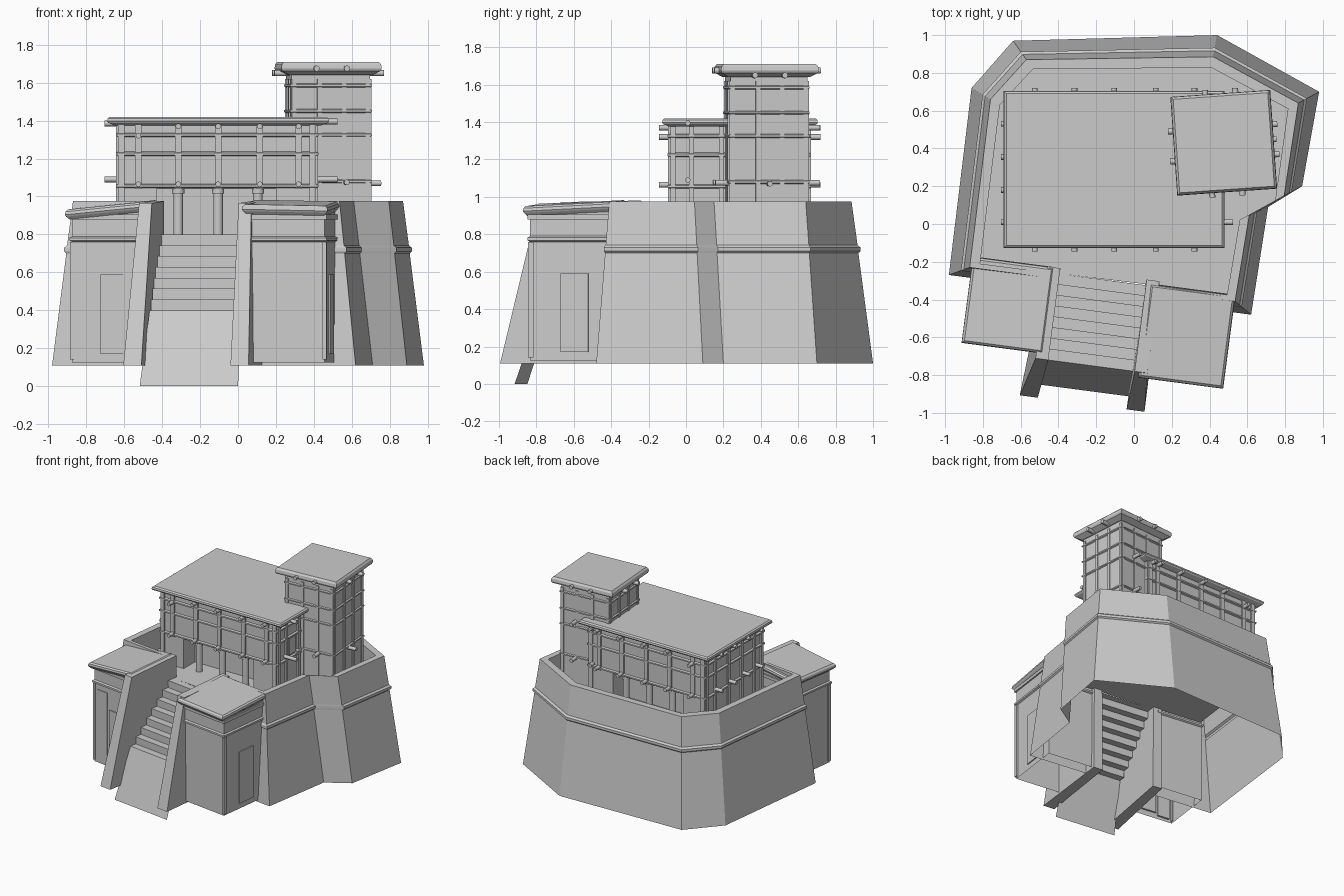
import bpy, bmesh
from math import radians, pi
from mathutils import Matrix, Vector

if "Cube" in bpy.data.objects:
    bpy.data.objects.remove(bpy.data.objects["Cube"])

ID = Matrix.Identity(4)
GATE = Matrix.Translation((-.158, -.295, 0)) @ Matrix.Rotation(radians(-7.5), 4, 'Z')
TOWER = Matrix.Translation((.475, .43, 0)) @ Matrix.Rotation(radians(4), 4, 'Z')


def mesh(name, verts, faces, M=ID, fix=True):
    me = bpy.data.meshes.new(name)
    me.from_pydata([M @ Vector(v) for v in verts], [], faces)
    bm = bmesh.new()
    bm.from_mesh(me)
    if fix:
        bmesh.ops.recalc_face_normals(bm, faces=bm.faces)
    bm.to_mesh(me)
    bm.free()
    ob = bpy.data.objects.new(name, me)
    bpy.context.collection.objects.link(ob)
    return ob


def loft(name, rings, M=ID, closed=True, bottom=True, top=True):
    n = len(rings[0])
    verts = [p for r in rings for p in r]
    faces = [(k * n + i, k * n + (i + 1) % n, (k + 1) * n + (i + 1) % n, (k + 1) * n + i)
             for k in range(len(rings) - 1) for i in range(n if closed else n - 1)]
    if bottom:
        faces.append(tuple(range(n))[::-1])
    if top:
        faces.append(tuple(range((len(rings) - 1) * n, len(rings) * n)))
    return mesh(name, verts, faces, M)


def rect(x0, x1, y0, y1, z, d=0):
    return [(x0 + d, y0 + d, z), (x1 - d, y0 + d, z), (x1 - d, y1 - d, z), (x0 + d, y1 - d, z)]


def box(name, x0, x1, y0, y1, z0, z1, M=ID, bottom=True):
    return loft(name, [rect(x0, x1, y0, y1, z0), rect(x0, x1, y0, y1, z1)], M, bottom=bottom)


def roof(name, x0, x1, y0, y1, z0, z1, M=ID, inset=.04):
    h = z1 - z0
    prof = [(inset, z0), (.006, z0 + .3 * h), (0, z0 + .5 * h), (.003, z0 + .8 * h), (.014, z1)]
    return loft(name, [rect(x0, x1, y0, y1, z, d) for d, z in prof], M)


def band(name, x0, x1, y0, y1, z, h=.022, out=.014, M=ID):
    prof = [(0, z - h / 2), (-out, z - h / 4), (-out, z + h / 4), (0, z + h / 2)]
    return loft(name, [rect(x0, x1, y0, y1, zz, d) for d, zz in prof], M)


def cyl(name, p, axis, r, length, M=ID, sides=8):
    bm = bmesh.new()
    bmesh.ops.create_cone(bm, cap_ends=True, segments=sides, radius1=r, radius2=r, depth=length)
    me = bpy.data.meshes.new(name)
    rot = {'x': Matrix.Rotation(pi / 2, 4, 'Y'), 'y': Matrix.Rotation(pi / 2, 4, 'X'), 'z': ID}[axis]
    bm.transform(M @ Matrix.Translation(p) @ rot)
    bm.to_mesh(me)
    bm.free()
    me.shade_smooth()
    ob = bpy.data.objects.new(name, me)
    bpy.context.collection.objects.link(ob)
    me.set_sharp_from_angle(angle=radians(50))
    return ob


# battered fort wall: base outline blended towards the top outline
base = [(-.45, -.34), (-.98, -.27), (-.86, .72), (-.64, .97), (.44, 1.0),
        (.98, .70), (.89, .20), (.71, .09), (.62, -.48), (.12, -.414)]
top = [(-.45, -.285), (-.87, -.23), (-.76, .66), (-.57, .87), (.42, .885),
       (.87, .64), (.795, .15), (.61, .045), (.535, -.41), (.12, -.355)]


def outline(s, z):
    return [(a[0] + (b[0] - a[0]) * s, a[1] + (b[1] - a[1]) * s, z) for a, b in zip(base, top)]


wall_profile = [(0, .11), (.68, .70), (.58, .71), (.58, .73), (.72, .742), (1, .975), (1.5, .975), (1.5, .8)]
loft('fort_wall', [outline(s, z) for s, z in wall_profile], closed=False, bottom=False, top=False)
mesh('courtyard_floor', outline(1.5, .8), [tuple(range(len(base)))], fix=False).data.flip_normals()

# stair and front ramp as one folded strip
steps, run = 8, .46
path = [(0, .8)]
for i in range(1, steps):
    v, z = -run * i / steps, .8 - .4 * (i - 1) / (steps - 1)
    path += [(v, z), (v, z - .4 / (steps - 1))]
path.append((-run, .4))
strip = [[(-.25, v, z), (.235, v, z)] for v, z in path] + [[(-.285, -.595, 0), (.238, -.595, 0)]]
loft('stair', strip, GATE, closed=False, bottom=False, top=False)

# sloping stair parapets
for name, u, ub in (('left_parapet', -.272, -.315), ('right_parapet', .257, .255)):
    side = [(.03, .975, 0, .034), (-.46, .965, 0, .034), (-.665, .11, 1, .048), (.03, .11, 0, .04)]
    loft(name, [[(u + (ub - u) * k + s * w, v, z) for v, z, k, w in side] for s in (-1, 1)], GATE)

# gatehouses either side of the stair
for name, x0, x1, y0, y1, a, b, zr in (('left_gatehouse', -.67, -.29, -.395, .02, .10, .02, .935),
                                       ('right_gatehouse', .28, .68, -.455, .0, -.02, .05, .945)):
    cx, cy = (x0 + x1) / 2, (y0 + y1) / 2
    box(name, x0, x1, y0, y1, .125, .925, GATE, bottom=False)
    band(name + '_moulding', x0, x1, y0, y1, .775, .03, .012, GATE)
    loft(name + '_frieze', [rect(x0, x1, y0, y1, z, -.012) for z in (.88, .905)], GATE)
    shear = Matrix(((1, 0, 0, 0), (0, 1, 0, 0), (a, b, 1, zr - a * cx - b * cy), (0, 0, 0, 1)))
    roof(name + '_roof', x0 - .035, x1 + .02, y0 - .035, y1 + .01, -.03, .022, GATE @ shear, .02)
    for px in (x0, x1):
        box(name + '_corner_post', px - .01, px + .01, y0 - .008, y0 + .02, .14, .76, GATE)
box('left_gate_door', -.52, -.40, -.403, -.38, .17, .59, GATE)
box('left_gate_panel', -.64, -.54, -.400, -.38, .15, .72, GATE)
box('right_gate_door', .66, .688, -.29, -.14, .17, .59, GATE)

# main hall: solid upper storey above recessed porticoes front and back
X0, X1, Y0, Y1 = -.63, .41, -.085, .655
box('hall_upper', X0, X1, Y0, Y1, 1.04, 1.39)
box('hall_left_bay', X0, -.43, Y0, Y1, .8, 1.04)
box('hall_right_bay', .2, X1, Y0, Y1, .8, 1.04)
box('hall_core', -.43, .2, .06, .51, .8, 1.04)
roof('hall_roof', -.69, .48, -.128, .705, 1.375, 1.42)
for z in (1.055, 1.225, 1.325):
    band('hall_beam', X0, X1, Y0, Y1, z)
posts = (-.615, -.525, -.315, -.105, .115, .32, .395)
for i, x in enumerate(posts):
    low = .8 if i in (0, 6) else 1.04
    box('hall_front_post', x - .017, x + .017, Y0 - .012, Y0 + .02, low, 1.39)
    box('hall_back_post', x - .017, x + .017, Y1 - .02, Y1 + .012, low, 1.39)
    if 0 < i < 6:
        for z in (1.065, 1.37 if i > 1 else 1.32):
            for y in (Y0 - .02, Y1 + .025):
                cyl('hall_beam_end', (x, y, z), 'y', .015, .08)
for y in (-.07, .03, .19, .36, .53, .64):
    for x, s in ((X0, -1), (X1, 1)):
        box('hall_side_post', x - .012, x + .012, y - .014, y + .014, .8, 1.39)
for y in (.01, .18, .355, .53):
    for z in (1.09, 1.385):
        cyl('hall_side_beam_end', (X0 - .03, y, z), 'x', .015, .09)
for z in (1.09, 1.395):
    cyl('hall_side_beam_end', (X1 + .06, .01, z), 'x', .015, .11)
box('hall_side_window', X1 - .02, X1 + .008, .065, .145, 1.08, 1.21)

# portico columns with capitals
for x in (-.315, -.105, .105):
    for y in (-.05, .62):
        cyl('portico_column', (x, y, .915), 'z', .026, .23, sides=10)
        cyl('column_capital', (x, y, 1.03), 'z', .034, .03, sides=10)

# watch tower
h = .207
box('watch_tower', -h, h, -h, h, .8, 1.66, TOWER)
for z in (1.08, 1.325, 1.45, 1.585):
    band('tower_beam', -h, h, -h, h, z, .02, .01, TOWER)
for t in (-.195, -.06, .07, .195):
    box('tower_post_y', t - .012, t + .012, -h - .007, h + .007, .8, 1.62, TOWER)
    box('tower_post_x', -h - .007, h + .007, t - .012, t + .012, .8, 1.62, TOWER)
roof('tower_roof', -.265, .265, -.262, .262, 1.64, 1.71, TOWER, .045)
for s in (-1, 1):
    for t in (-.08, .08):
        cyl('tower_roof_beam_end', (t, s * .245, 1.675), 'y', .016, .08, TOWER)
        cyl('tower_roof_beam_end', (s * .25, t, 1.65), 'x', .016, .08, TOWER)
        for z in (1.075,) if s < 0 else (1.075, 1.37):
            cyl('tower_beam_end', (t, s * .235, z), 'y', .015, .09, TOWER)
    cyl('tower_beam_end', (s * .235, 0, 1.07), 'x', .015, .09, TOWER)
